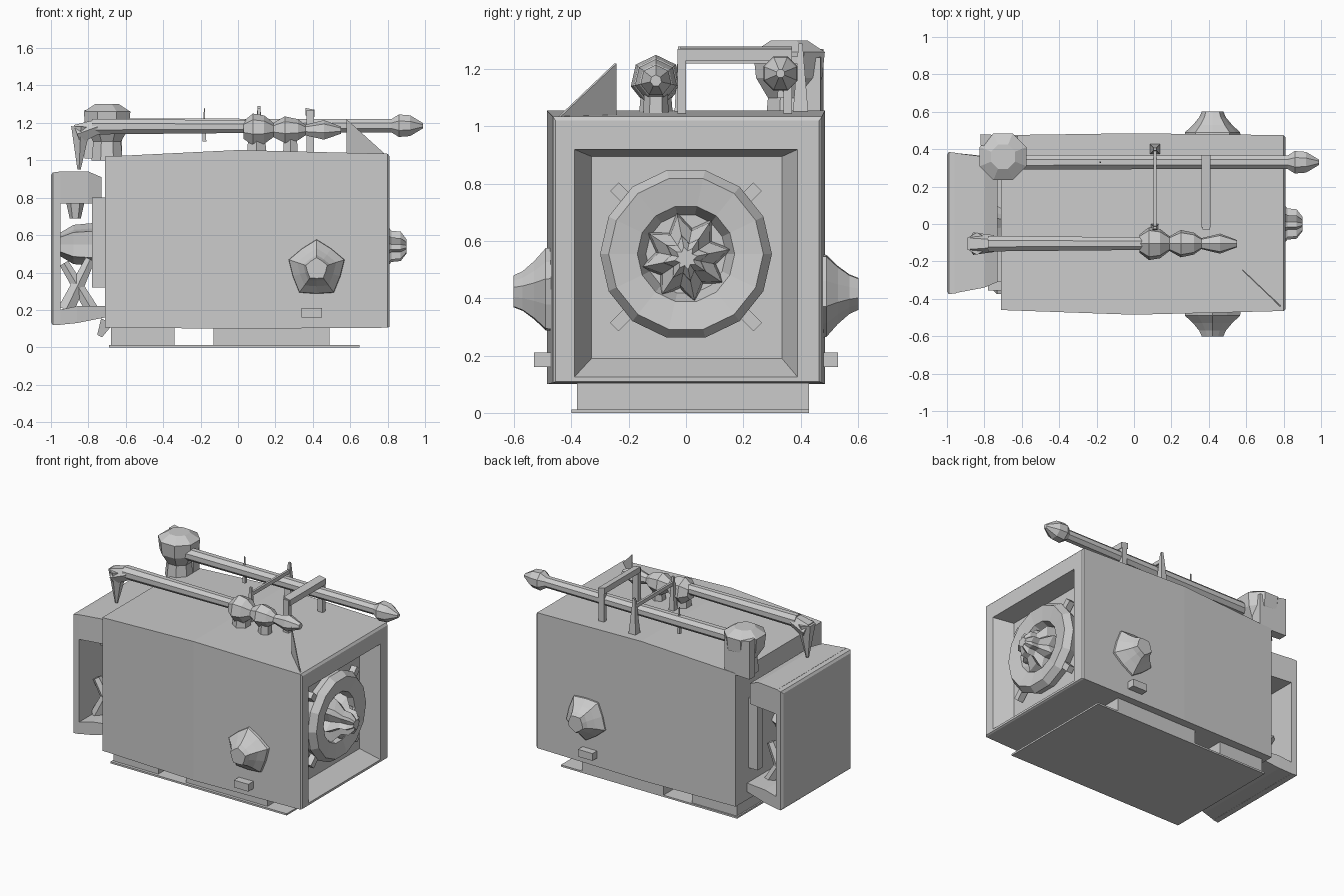
import bpy, bmesh, math
from mathutils import Vector


def finish(name, bm):
    bmesh.ops.recalc_face_normals(bm, faces=bm.faces)
    me = bpy.data.meshes.new(name)
    bm.to_mesh(me)
    bm.free()
    ob = bpy.data.objects.new(name, me)
    bpy.context.collection.objects.link(ob)
    return ob


def bridge(name, rings):
    """Skin a list of equal-length point rings and cap both ends."""
    bm = bmesh.new()
    vs = [[bm.verts.new(p) for p in r] for r in rings]
    n = len(vs[0])
    for a, b in zip(vs, vs[1:]):
        for i in range(n):
            j = (i + 1) % n
            bm.faces.new((a[i], a[j], b[j], b[i]))
    bm.faces.new(vs[0])
    bm.faces.new(vs[-1])
    return finish(name, bm)


def loft(name, sections):
    """Rectangles (x, y0, y1, z0, z1) joined along x."""
    return bridge(name, [[(x, y0, z0), (x, y1, z0), (x, y1, z1), (x, y0, z1)]
                         for x, y0, y1, z0, z1 in sections])


def box(name, x0, x1, y0, y1, z0, z1):
    return loft(name, [(x0, y0, y1, z0, z1), (x1, y0, y1, z0, z1)])


def lathe(name, origin, axis, profile, n=8, flute=1.0):
    """Turn (radius, height) points about an axis; flute shrinks every other point."""
    q = Vector((0, 0, 1)).rotation_difference(Vector(axis).normalized())
    rings = []
    for r, h in profile:
        ring = []
        for i in range(n):
            a = 2 * math.pi * (i + 0.5) / n
            k = r * (flute if i % 2 else 1)
            ring.append(Vector(origin) + q @ Vector((k * math.cos(a), k * math.sin(a), h)))
        rings.append(ring)
    return bridge(name, rings)


def rod(name, a, b, r0, r1, n=6):
    d = Vector(b) - Vector(a)
    return lathe(name, a, d, [(r0, 0), (r1, d.length)], n)


# Main casing with a tapered recess in the right end
loft("casing", [(-0.71, -0.46, 0.475, 0.105, 1.02),
                (0.0, -0.485, 0.485, 0.10, 1.055),
                (0.80, -0.465, 0.475, 0.105, 1.035),
                (0.81, -0.455, 0.465, 0.11, 1.02),
                (0.81, -0.39, 0.39, 0.125, 0.92),
                (0.69, -0.33, 0.335, 0.19, 0.895)])

# Base sheet and skid blocks
box("base_sheet", -0.69, 0.65, -0.40, 0.43, 0.0, 0.012)
box("rear_skid", -0.68, -0.34, -0.38, 0.42, 0.01, 0.11)
box("front_skid", -0.13, 0.49, -0.38, 0.43, 0.01, 0.11)

# Round drum in the right end: dished ring, fluted hub, corner brackets
lathe("drum_ring", (0, 0, 0.555), (1, 0, 0),
      [(0.28, 0.68), (0.30, 0.74), (0.27, 0.785), (0.17, 0.77), (0.14, 0.70)], 14)
lathe("drum_hub", (0, 0, 0.54), (1, 0, 0),
      [(0.165, 0.69), (0.15, 0.77), (0.085, 0.82), (0.08, 0.87), (0.04, 0.90)], 16, 0.65)
for s in (-1, 1):
    for z in (0.33, 0.76):
        d = 1 if z > 0.5 else -1
        rod("drum_bracket", (0.72, s * 0.19, z - d * 0.03),
            (0.72, s * 0.25, z + d * 0.03), 0.03, 0.03, 4)

# Side knobs with a square flange and a small step below each
for s in (-1, 1):
    lathe("side_knob", (0.42, s * 0.45, 0.42), (0, s, 0),
          [(0.16, 0), (0.155, 0.04), (0.11, 0.08), (0.075, 0.12), (0.06, 0.152)], 10, 0.85)
    ya, yb = sorted((s * 0.45, s * 0.53))
    box("side_step", 0.34, 0.45, ya, yb, 0.16, 0.21)

# Rear hood: outer plate with top and bottom flanges
loft("hood_plate", [(-1.0, -0.36, 0.37, 0.135, 0.92), (-0.99, -0.375, 0.385, 0.12, 0.935),
                    (-0.95, -0.37, 0.38, 0.12, 0.94)])
loft("hood_top", [(-0.96, -0.37, 0.38, 0.77, 0.94), (-0.80, -0.34, 0.36, 0.77, 0.94),
                  (-0.73, -0.31, 0.35, 0.77, 0.91)])
loft("hood_bottom", [(-0.96, -0.37, 0.38, 0.12, 0.20), (-0.86, -0.35, 0.37, 0.13, 0.22),
                     (-0.71, -0.31, 0.35, 0.16, 0.22)])

# Inner rear frame uprights and the mechanism behind the hood
for y in (-0.33, 0.31):
    box("rear_upright", -0.78, -0.70, y - 0.025, y + 0.025, 0.32, 0.80)
lathe("rear_hub", (0, 0, 0.55), (-1, 0, 0),
      [(0.08, 0.70), (0.12, 0.78), (0.11, 0.88), (0.06, 0.96)], 10, 0.75)
for y in (-0.2, 0.2):
    rod("rear_peg", (-0.87, y, 0.78), (-0.87, y, 0.69), 0.05, 0.03)
    rod("rear_brace", (-0.92, y, 0.20), (-0.79, y, 0.47), 0.05, 0.03)
    rod("rear_brace", (-0.78, y, 0.20), (-0.93, y, 0.45), 0.04, 0.03)
rod("rear_foot", (-0.70, -0.34, 0.14), (-0.74, -0.34, 0.06), 0.05, 0.02, 4)

# Back roof rail with pointed tip, resting on a bulbous post
lathe("back_rail", (0, 0.33, 1.185), (1, 0, 0),
      [(0.05, -0.76), (0.042, -0.6), (0.038, 0.82), (0.065, 0.86), (0.06, 0.92), (0.015, 0.99)])
lathe("back_rail_post", (-0.70, 0.36, 0), (0, 0, 1),
      [(0.09, 1.0), (0.08, 1.10), (0.125, 1.17), (0.135, 1.26), (0.07, 1.30)], 8)
loft("post_gusset", [(-0.82, 0.42, 0.48, 1.01, 1.27), (-0.62, 0.40, 0.47, 1.01, 1.24)])

# Front roof rail, hooked down at the rear
lathe("front_rail", (0, -0.105, 1.18), (1, 0, 0), [(0.045, -0.78), (0.036, 0.10)])
rod("rail_hook", (-0.75, -0.105, 1.18), (-0.86, -0.105, 1.14), 0.045, 0.06)
rod("rail_hook_tip", (-0.84, -0.105, 1.18), (-0.85, -0.105, 0.95), 0.06, 0.01)

# Clamp and nozzle at the end of the front rail
lathe("rail_clamp", (0, -0.105, 1.16), (1, 0, 0),
      [(0.05, 0.03), (0.09, 0.08), (0.08, 0.14), (0.04, 0.19), (0.075, 0.25),
       (0.06, 0.32), (0.03, 0.36), (0.055, 0.46), (0.02, 0.55)], 7)
rod("clamp_post", (0.10, -0.105, 1.03), (0.10, -0.105, 1.15), 0.06, 0.05)
rod("clamp_post", (0.28, -0.105, 1.03), (0.28, -0.105, 1.15), 0.045, 0.04)

# Cross straps between the rails, with their upright tabs
loft("front_strap", [(0.36, -0.02, 0.37, 1.24, 1.28), (0.41, -0.02, 0.37, 1.23, 1.27)])
box("front_strap_leg", 0.365, 0.405, -0.03, 0.0, 1.03, 1.27)
box("front_strap_leg", 0.365, 0.405, 0.34, 0.37, 1.03, 1.27)
box("rear_strap", 0.105, 0.12, -0.02, 0.40, 1.22, 1.245)
rod("rear_strap_leg", (0.112, -0.02, 1.03), (0.112, -0.02, 1.28), 0.03, 0.01, 4)
rod("rear_strap_leg", (0.112, 0.40, 1.03), (0.112, 0.40, 1.29), 0.04, 0.01, 4)
rod("roof_spike", (-0.18, 0.33, 1.10), (-0.18, 0.33, 1.28), 0.015, 0.003, 4)

# Thin triangular fin on the front right corner of the roof
bridge("corner_fin", [[(0.79, -0.45 + t, 1.03), (0.58, -0.25 + t, 1.22), (0.58, -0.25 + t, 1.03)]
                      for t in (0, 0.008)])
